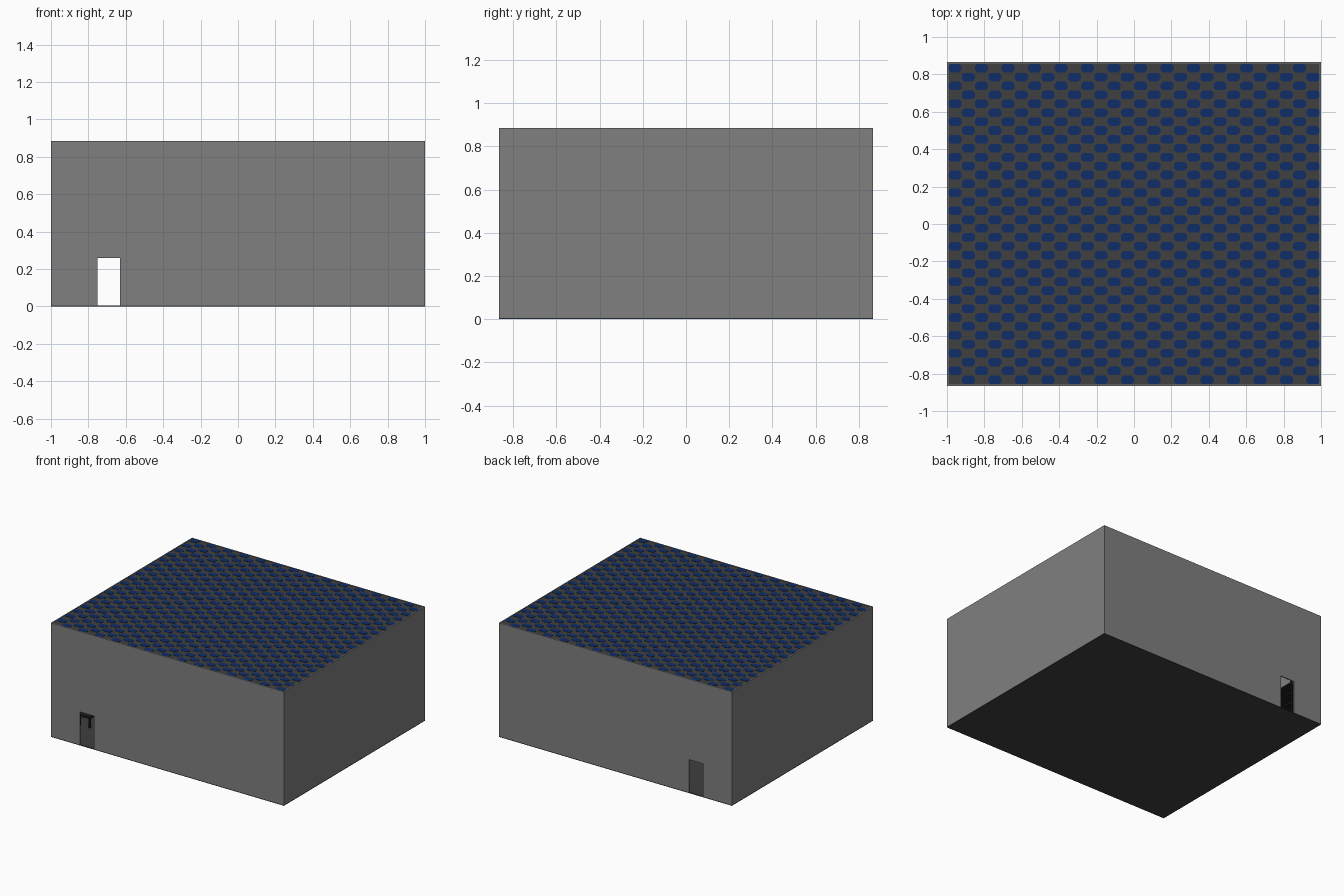
import bpy, bmesh
from mathutils import Matrix, Vector

if "Cube" in bpy.data.objects:
    bpy.data.objects.remove(bpy.data.objects["Cube"])

W, D, H = 1.0, 0.865, 0.885      # half width, half depth, height
T, Z0 = 0.008, 0.006             # wall thickness, floor top
DOOR_L, DOOR_R, DOOR_H = -0.75, -0.63, 0.26


def material(name, rgb):
    m = bpy.data.materials.new(name)
    m.diffuse_color = (*rgb, 1)
    m.use_nodes = True
    m.node_tree.nodes["Principled BSDF"].inputs["Base Color"].default_value = m.diffuse_color
    return m


WALL = material("wall grey", (0.214, 0.214, 0.214))
DARK = material("dark grey", (0.05, 0.05, 0.05))
BLUE = material("deep blue", (0.005, 0.027, 0.138))
METAL = material("black metal", (0.012, 0.012, 0.012))


def finish(name, bm, mat):
    bmesh.ops.recalc_face_normals(bm, faces=bm.faces)
    me = bpy.data.meshes.new(name)
    bm.to_mesh(me)
    bm.free()
    me.materials.append(mat)
    ob = bpy.data.objects.new(name, me)
    bpy.context.collection.objects.link(ob)
    return ob


def boxes(name, mat, spans):
    """One object from boxes given as (x0, x1, y0, y1, z0, z1)."""
    bm = bmesh.new()
    for x0, x1, y0, y1, z0, z1 in spans:
        m = Matrix.Translation(((x0 + x1) / 2, (y0 + y1) / 2, (z0 + z1) / 2))
        m = m @ Matrix.Diagonal((x1 - x0, y1 - y0, z1 - z0, 1))
        bmesh.ops.create_cube(bm, size=1, matrix=m)
    return finish(name, bm, mat)


def prism(bm, pts, offset):
    """Extrude a closed outline of points by an offset."""
    face = bm.faces.new([bm.verts.new(p) for p in pts])
    ext = bmesh.ops.extrude_face_region(bm, geom=[face], use_keep_orig=True)
    verts = [g for g in ext["geom"] if isinstance(g, bmesh.types.BMVert)]
    bmesh.ops.translate(bm, verts=verts, vec=Vector(offset))


# Floor slab and plain side walls
boxes("floor", DARK, [(-W, W, -D, D, 0, Z0)])
for name, s in (("left_wall", -1), ("right_wall", 1)):
    x0, x1 = sorted((s * W, s * (W - T)))
    boxes(name, WALL, [(x0, x1, -D + T, D - T, Z0, H)])

# Front and back walls, each with a doorway notch
OUTLINE = [(-W, Z0), (DOOR_L, Z0), (DOOR_L, DOOR_H), (DOOR_R, DOOR_H),
           (DOOR_R, Z0), (W, Z0), (W, H), (-W, H)]
for name, s in (("front_wall", -1), ("back_wall", 1)):
    bm = bmesh.new()
    prism(bm, [(x, s * D, z) for x, z in OUTLINE], (0, -s * T, 0))
    finish(name, bm, WALL)

# Roof panel between the walls
RX, RY = W - T, D - T
boxes("roof", DARK, [(-RX, RX, -RY, RY, H - 0.012, H - 0.002)])

# Blue roof tiles: staggered grid of rounded plates
COLS, ROWS = 28, 36
cx, cy = 2 * RX / COLS, 2 * RY / ROWS
hx, hy, cut = cx * 0.49, cy * 0.48, 0.012
bm = bmesh.new()
for i in range(COLS):
    for j in range(ROWS):
        if (i + j) % 2 == 0:
            continue
        x, y = -RX + (i + 0.5) * cx, -RY + (j + 0.5) * cy
        corners = [(hx - cut, -hy), (hx, -hy + cut), (hx, hy - cut), (hx - cut, hy),
                   (cut - hx, hy), (-hx, hy - cut), (-hx, cut - hy), (cut - hx, -hy)]
        prism(bm, [(x + a, y + b, H - 0.002) for a, b in corners], (0, 0, 0.002))
finish("roof_tiles", bm, BLUE)

# Storage rack by the left wall, seen through the back doorway
rack = [(x, x + 0.012, y, y + 0.012, Z0, 0.34)
        for x in (-0.95, -0.83) for y in (0.42, 0.58, 0.74)]
rack += [(-0.95, -0.818, 0.42, 0.752, z, z + 0.012) for z in (0.08, 0.16, 0.24, 0.32)]
boxes("storage_rack", METAL, rack)

# Low bench by the left wall, seen through the front doorway
bench = [(-0.95, -0.85, -0.6, -0.2, 0.075, 0.09)]
bench += [(x, x + 0.012, y, y + 0.012, Z0, 0.075)
          for x in (-0.95, -0.862) for y in (-0.6, -0.4, -0.212)]
boxes("low_bench", METAL, bench)
